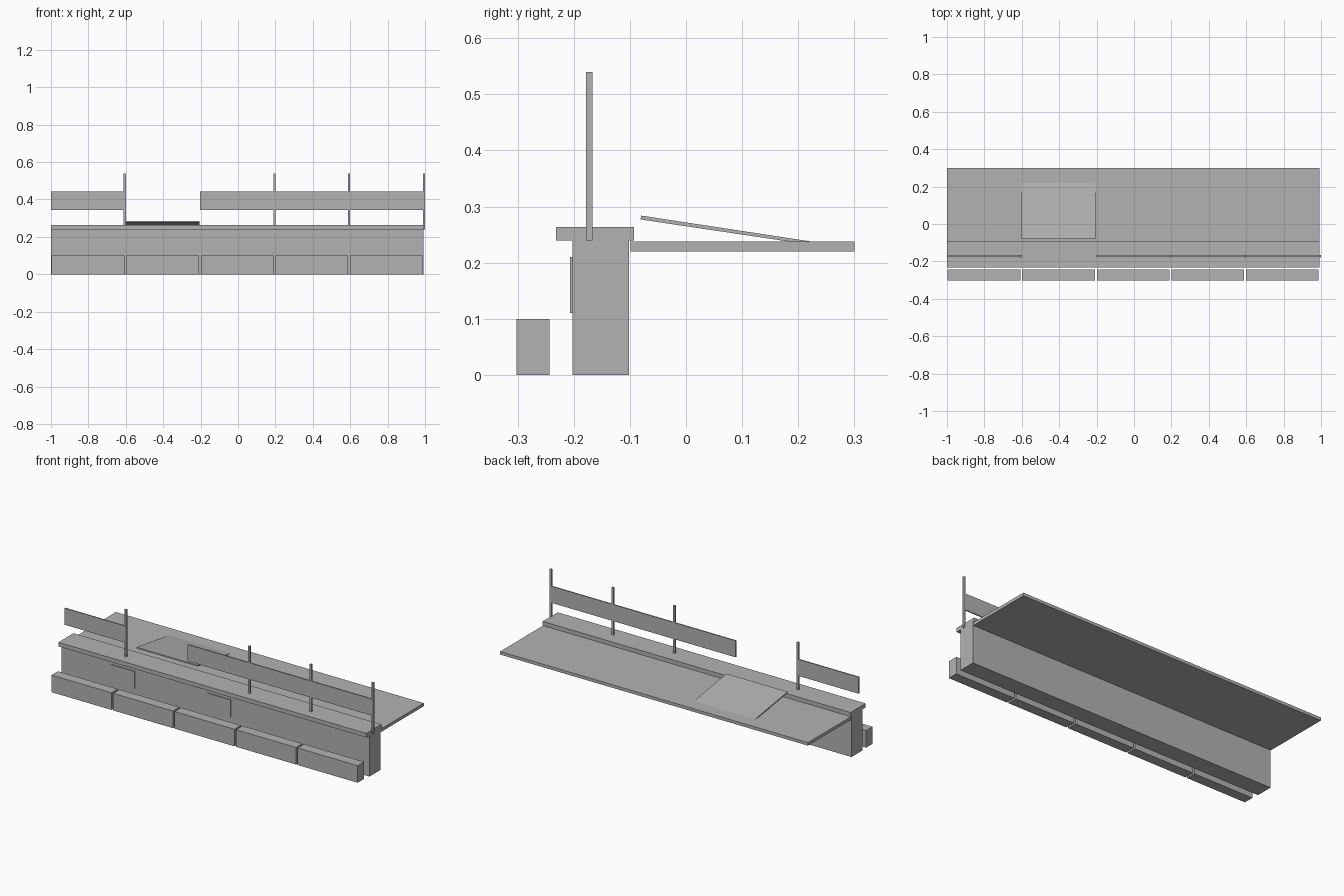
import bpy, math

if "Cube" in bpy.data.objects:
    bpy.data.objects.remove(bpy.data.objects["Cube"])

# single concrete grey
grey = bpy.data.materials.new("concrete grey")
grey.diffuse_color = (0.45, 0.45, 0.45, 1)
grey.use_nodes = True
grey.node_tree.nodes["Principled BSDF"].inputs["Base Color"].default_value = grey.diffuse_color


def prism(name, x0, x1, profile):
    """Extrude a (y, z) profile along x."""
    n = len(profile)
    verts = [(x, y, z) for x in (x0, x1) for y, z in profile]
    faces = [tuple(reversed(range(n))), tuple(range(n, 2 * n))]
    faces += [(i, (i + 1) % n, n + (i + 1) % n, n + i) for i in range(n)]
    mesh = bpy.data.meshes.new(name)
    mesh.from_pydata(verts, [], faces)
    mesh.materials.append(grey)
    ob = bpy.data.objects.new(name, mesh)
    bpy.context.collection.objects.link(ob)
    return ob


def box(name, x0, x1, y0, y1, z0, z1):
    return prism(name, x0, x1, [(y0, z0), (y1, z0), (y1, z1), (y0, z1)])


# wall, coping and deck laid in ten equal bays
LEFT, RIGHT = -1.0, 0.993
bay = (RIGHT - LEFT) / 10
for i in range(10):
    a, b = LEFT + i * bay, LEFT + (i + 1) * bay
    box("wall_bay", a, b, -0.202, -0.102, 0, 0.24)
    box("coping_bay", a, b, -0.232, -0.093, 0.24, 0.264)
    box("deck_bay", a, b, -0.099, 0.30, 0.22, 0.238)

# row of low kerb blocks in front
for i in range(5):
    a = -0.996 + i * 0.3985
    box("kerb_block", a, a + 0.388, -0.302, -0.243, 0, 0.10)

# thin plates on the wall face
for x in (-0.60, 0.02):
    box("wall_plate", x - 0.075, x + 0.075, -0.207, -0.201, 0.11, 0.21)

# posts
for x in (-0.605, 0.195, 0.593, 0.994):
    box("post", x - 0.006, x + 0.006, -0.178, -0.167, 0.24, 0.54)

# rail boards
for a, b in ((-1.0, -0.605), (-0.203, 0.195), (0.195, 0.593), (0.593, 0.994)):
    box("rail_board", a, b, -0.175, -0.168, 0.345, 0.442)

# loading ramp resting on the deck
prism("ramp", -0.602, -0.206,
      [(-0.081, 0.277), (0.195, 0.236), (0.235, 0.236), (-0.080, 0.284)])
